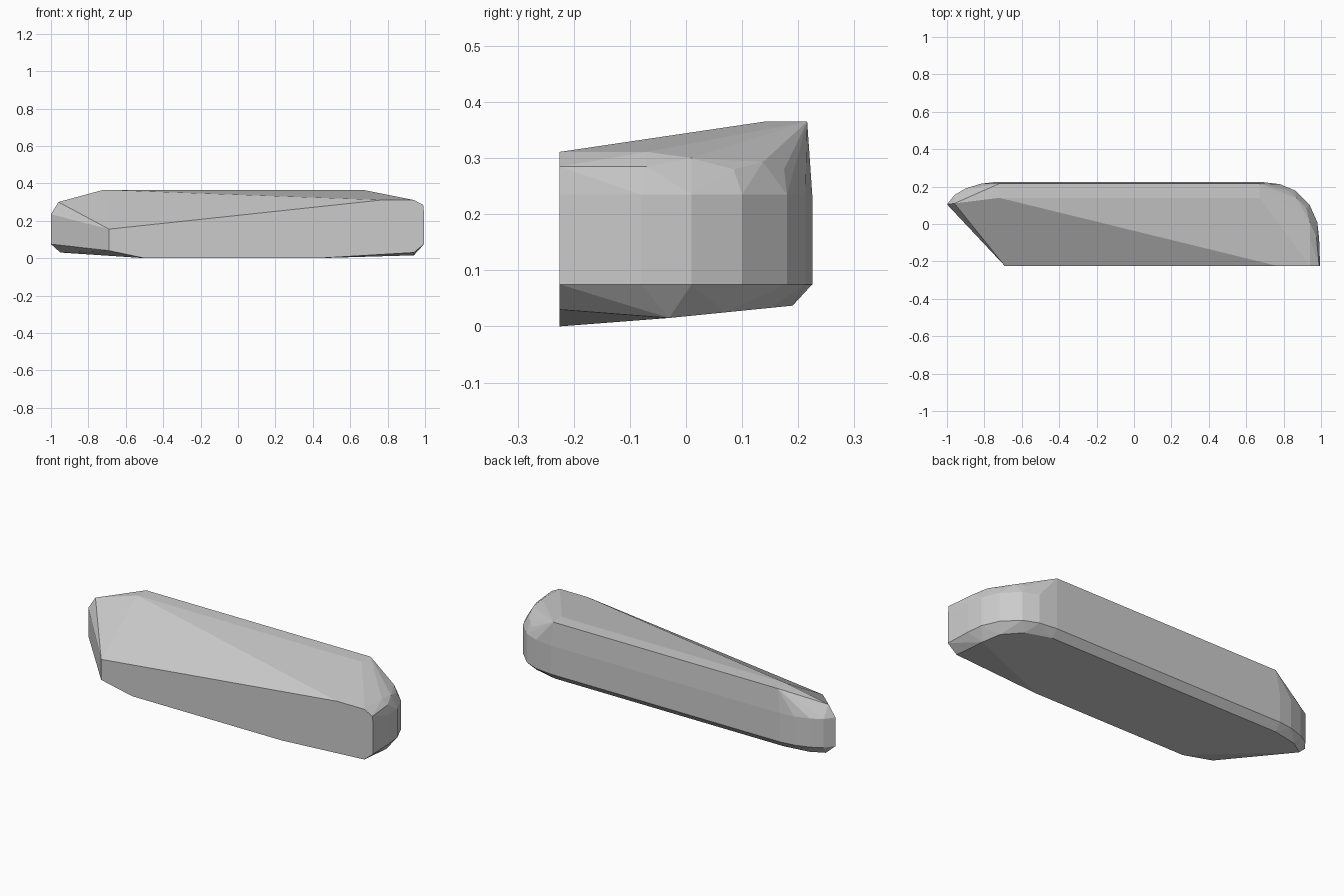
import bpy
import bmesh

cube = bpy.data.objects.get("Cube")
if cube:
    bpy.data.objects.remove(cube, do_unlink=True)


def make_material(name, value):
    mat = bpy.data.materials.new(name)
    mat.use_nodes = True
    colour = (value, value, value, 1.0)
    mat.diffuse_color = colour
    mat.node_tree.nodes["Principled BSDF"].inputs["Base Color"].default_value = colour
    return mat


def convex_block(name, points, mat):
    """Wrap the corner points in a faceted convex solid."""
    bm = bmesh.new()
    for p in points:
        bm.verts.new(p)
    hull = bmesh.ops.convex_hull(bm, input=bm.verts[:])
    spare = {g for key in ("geom_interior", "geom_unused") for g in hull[key]
             if isinstance(g, bmesh.types.BMVert)}
    bmesh.ops.delete(bm, geom=list(spare), context='VERTS')
    bmesh.ops.dissolve_limit(bm, angle_limit=0.01, verts=bm.verts[:], edges=bm.edges[:])
    bmesh.ops.recalc_face_normals(bm, faces=bm.faces[:])
    mesh = bpy.data.meshes.new(name)
    bm.to_mesh(mesh)
    bm.free()
    mesh.materials.append(mat)
    obj = bpy.data.objects.new(name, mesh)
    bpy.context.collection.objects.link(obj)
    return obj


FRONT, BACK = -0.225, 0.225

# Upright wall around the rounded ends and straight back
wall = [(-1, 0.105), (-0.96, 0.155), (-0.9, 0.19), (-0.82, 0.215), (-0.74, BACK),
        (0.68, BACK), (0.78, 0.213), (0.86, 0.18), (0.94, 0.1),
        (0.98, 0.01), (0.99, -0.08), (0.995, FRONT)]
points = [(x, y, z) for x, y in wall for z in (0.075, 0.235)]

# Sloping underside, rising toward the back
under = [(-0.95, 0.12), (-0.88, 0.165), (-0.74, 0.19), (0.68, 0.19),
         (0.82, 0.15), (0.91, 0.07), (0.94, -0.03)]
points += [(x, y, 0.018 + 0.1 * y) for x, y in under]
points += [(-0.5, FRONT, 0), (0.43, FRONT, 0), (0.94, FRONT, 0.03)]

# Wedge-shaped cut face at the front left
points += [(-0.69, FRONT, z) for z in (0.04, 0.155)]
points += [(-0.96, 0.11, 0.3)]

# Flat ridge along the top back edge
points += [(x, y, 0.365) for x in (-0.72, 0.67) for y in (0.14, 0.216)]

# Softened upper edge round the right end
points += [(0.77, FRONT, 0.311), (0.94, FRONT, 0.311), (0.99, FRONT, 0.285),
           (0.975, -0.07, 0.285), (0.94, -0.07, 0.311), (0.94, 0.01, 0.3),
           (0.92, 0.085, 0.28), (0.87, 0.137, 0.293), (0.83, 0.175, 0.28)]

convex_block("body", points, make_material("plain grey", 0.6))
